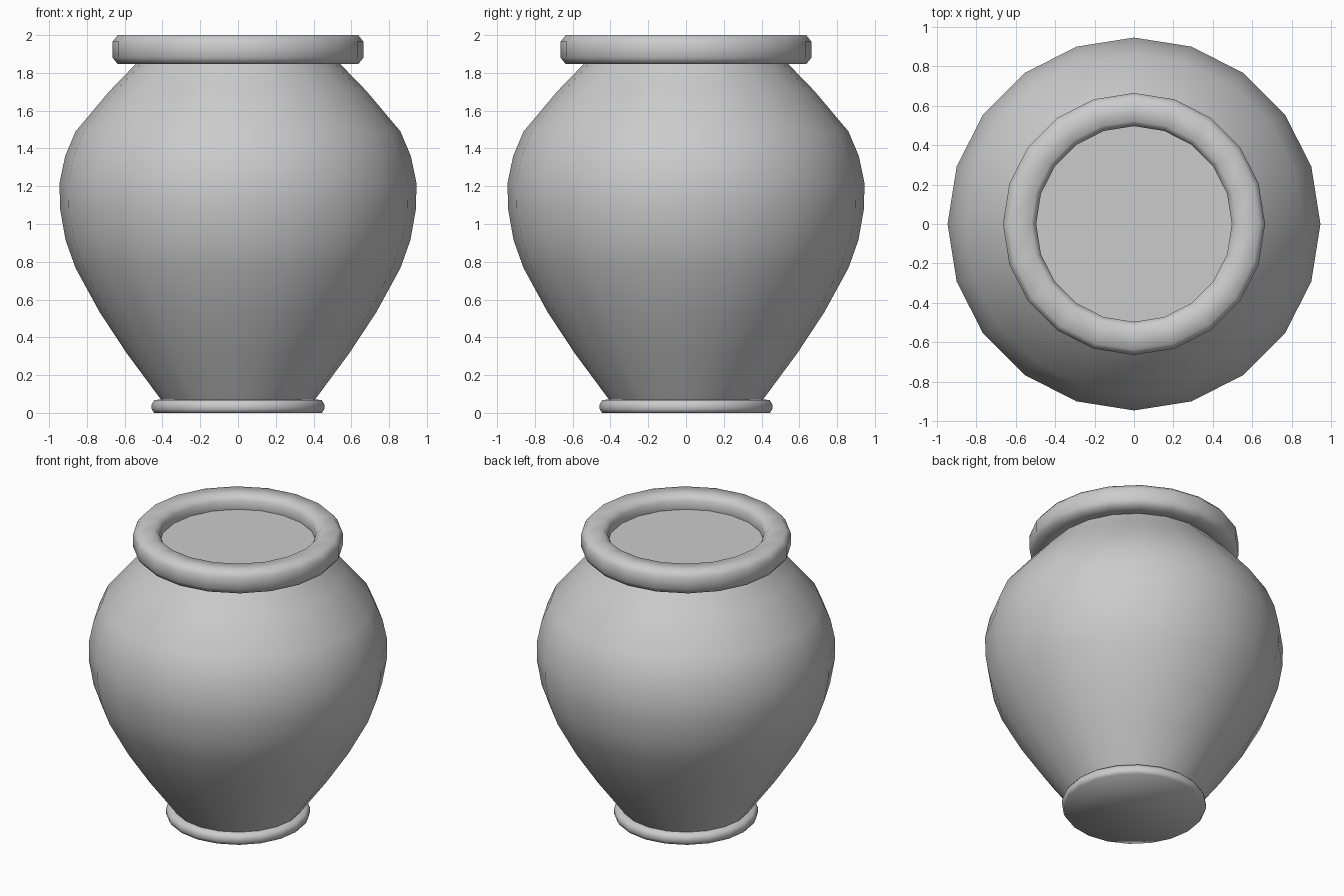
import bpy, bmesh
from math import cos, sin, pi, radians

if "Cube" in bpy.data.objects:
    bpy.data.objects.remove(bpy.data.objects["Cube"])

SIDES = 20

def lathe(name, profile, closed=False, cap_bottom=False, cap_top=False, angle=50):
    """Revolve (radius, z) points around the z axis."""
    bm = bmesh.new()
    rings = []
    for r, z in profile:
        rings.append([bm.verts.new((r * cos(2 * pi * i / SIDES), r * sin(2 * pi * i / SIDES), z))
                      for i in range(SIDES)])
    pairs = list(zip(rings, rings[1:]))
    if closed:
        pairs.append((rings[-1], rings[0]))
    for a, b in pairs:
        for i in range(SIDES):
            j = (i + 1) % SIDES
            bm.faces.new((a[i], a[j], b[j], b[i]))
    if cap_bottom:
        bm.faces.new(rings[0][::-1])
    if cap_top:
        bm.faces.new(rings[-1])
    bmesh.ops.recalc_face_normals(bm, faces=bm.faces)
    mesh = bpy.data.meshes.new(name)
    bm.to_mesh(mesh)
    bm.free()
    ob = bpy.data.objects.new(name, mesh)
    bpy.context.collection.objects.link(ob)
    bpy.ops.object.select_all(action='DESELECT')
    ob.select_set(True)
    bpy.context.view_layer.objects.active = ob
    bpy.ops.object.shade_smooth_by_angle(angle=radians(angle))
    return ob

# Bulging body, closed just below the lip
lathe("vase_body", [(0.40, 0.06), (0.59, 0.317), (0.733, 0.534), (0.86, 0.767),
                    (0.913, 0.915), (0.942, 1.08), (0.945, 1.217), (0.915, 1.36),
                    (0.86, 1.49), (0.68, 1.704), (0.548, 1.84), (0.50, 1.905)],
      cap_top=True, cap_bottom=True, angle=45)

# Rounded lip ring
half = [(0.057, 0.077), (0.084, 0.042), (0.084, -0.042), (0.057, -0.077)]
section = half + [(-x, z) for x, z in reversed(half)]
lathe("vase_rim", [(0.58 + x, 1.923 + z) for x, z in section], closed=True, angle=60)

# Foot ring with flat underside
lathe("vase_foot", [(0.445, 0.0), (0.457, 0.02), (0.457, 0.045), (0.443, 0.068), (0.40, 0.072)],
      cap_bottom=True, cap_top=True, angle=65)
